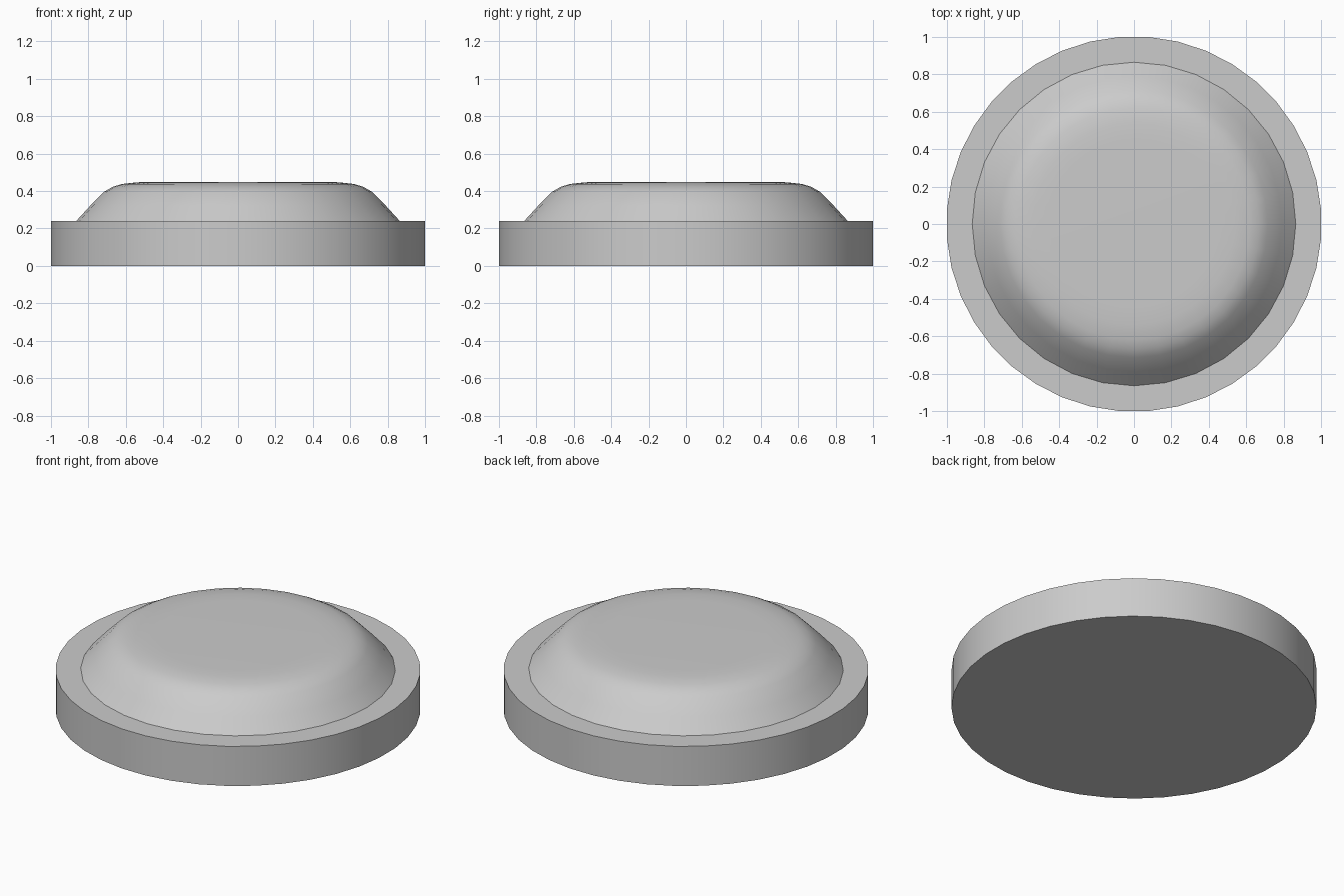
import bpy, bmesh, math

if "Cube" in bpy.data.objects:
    bpy.data.objects.remove(bpy.data.objects["Cube"])


def lathe(name, profile, sides, offset=0.0):
    """Revolve (radius, z) points into a closed solid."""
    bm = bmesh.new()
    rings = []
    for r, z in profile:
        rings.append([bm.verts.new((r * math.cos(a), r * math.sin(a), z))
                      for a in (2 * math.pi * (i + offset) / sides for i in range(sides))])
    for lo, hi in zip(rings, rings[1:]):
        for i in range(sides):
            j = (i + 1) % sides
            bm.faces.new((lo[i], lo[j], hi[j], hi[i]))
    bm.faces.new(rings[0][::-1])
    bm.faces.new(rings[-1])
    mesh = bpy.data.meshes.new(name)
    bm.to_mesh(mesh)
    bm.free()
    obj = bpy.data.objects.new(name, mesh)
    bpy.context.collection.objects.link(obj)
    bpy.ops.object.select_all(action='DESELECT')
    bpy.context.view_layer.objects.active = obj
    obj.select_set(True)
    bpy.ops.object.shade_smooth_by_angle(angle=math.radians(35))
    return obj


# Flat round base, flats facing the axes
base_radius = 1.0 / math.cos(math.pi / 40)
lathe("base_disc", [(base_radius, 0), (base_radius, 0.24)], 40, 0.5)

# Soft flat-topped cushion rising from the base
lathe("button_cap", [(0.875, 0.23), (0.865, 0.24), (0.79, 0.322), (0.715, 0.397),
                     (0.67, 0.423), (0.62, 0.438), (0.54, 0.447), (0.45, 0.449)], 32)
